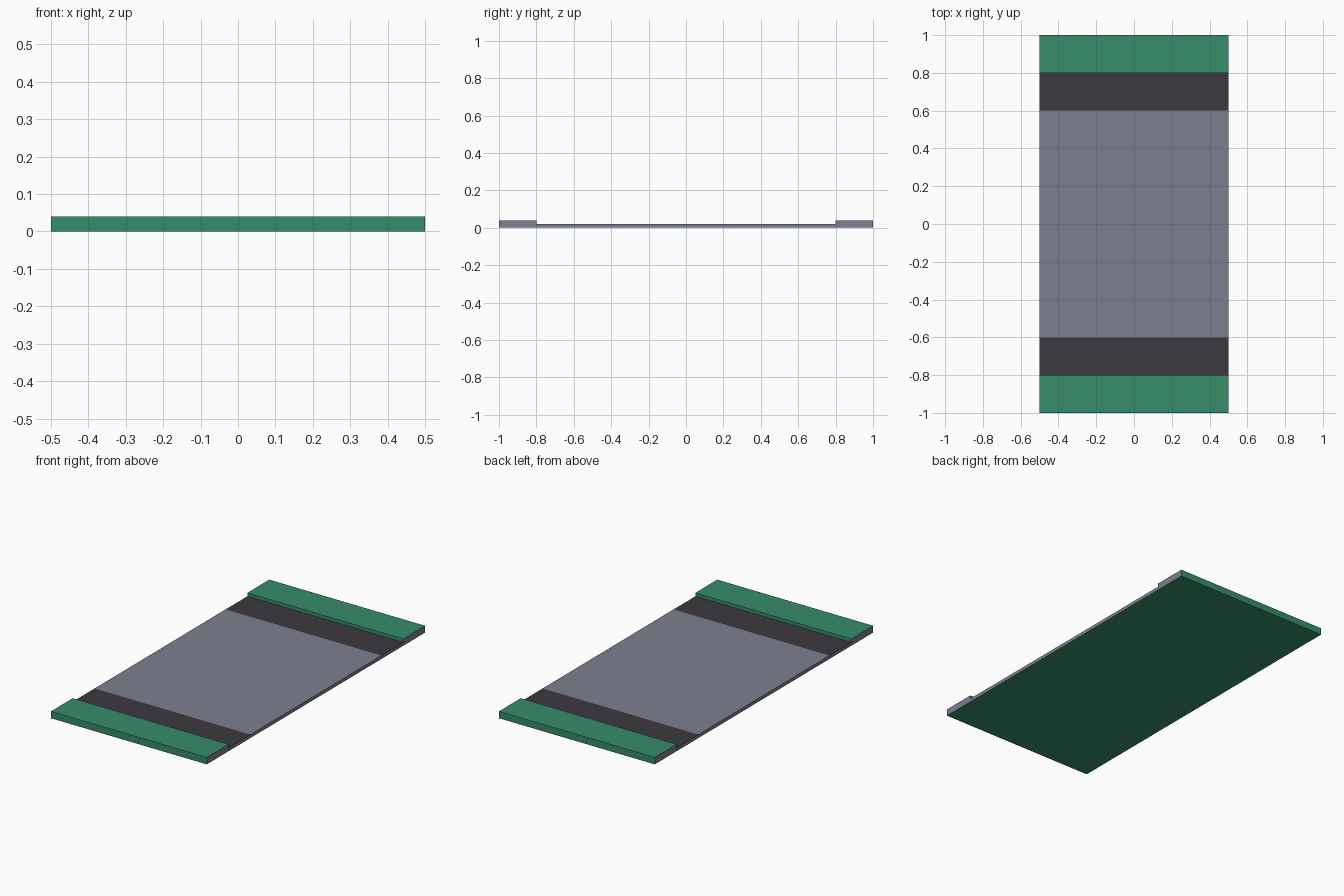
import bpy, bmesh

if "Cube" in bpy.data.objects:
    bpy.data.objects.remove(bpy.data.objects["Cube"])


def flat(name, rgb):
    m = bpy.data.materials.new(name)
    m.diffuse_color = (*rgb, 1)
    m.use_nodes = True
    m.node_tree.nodes["Principled BSDF"].inputs["Base Color"].default_value = m.diffuse_color
    return m


# Half cross-section (y, z), mirrored to give the full kerbed profile
half = [(1.0, 0.0), (1.0, 0.04), (0.8, 0.04), (0.8, 0.02), (0.6, 0.02)]
profile = half + [(-y, z) for y, z in reversed(half)]

# Solid road tile: the profile swept across the width
bm = bmesh.new()
left = bm.faces.new([bm.verts.new((-0.5, y, z)) for y, z in profile])
swept = bmesh.ops.extrude_face_region(bm, geom=[left], use_keep_orig=True)
bmesh.ops.translate(bm, vec=(1, 0, 0),
                    verts=[g for g in swept["geom"] if isinstance(g, bmesh.types.BMVert)])
bmesh.ops.recalc_face_normals(bm, faces=bm.faces[:])

# Colours: grey sides and road, dark gutters, green everywhere else
GREEN, GREY, DARK = range(3)
for f in bm.faces:
    c = f.calc_center_median()
    f.material_index = GREEN
    if abs(f.normal.x) > 0.5:
        f.material_index = GREY
    elif f.normal.z > 0.5 and c.z < 0.03:
        f.material_index = GREY if abs(c.y) < 0.6 else DARK

mesh = bpy.data.meshes.new("road_tile")
bm.to_mesh(mesh)
bm.free()
mesh.materials.append(flat("grass green", (0.037, 0.266, 0.147)))
mesh.materials.append(flat("road grey", (0.202, 0.212, 0.275)))
mesh.materials.append(flat("gutter dark grey", (0.045, 0.042, 0.051)))
bpy.context.collection.objects.link(bpy.data.objects.new("road_tile", mesh))
